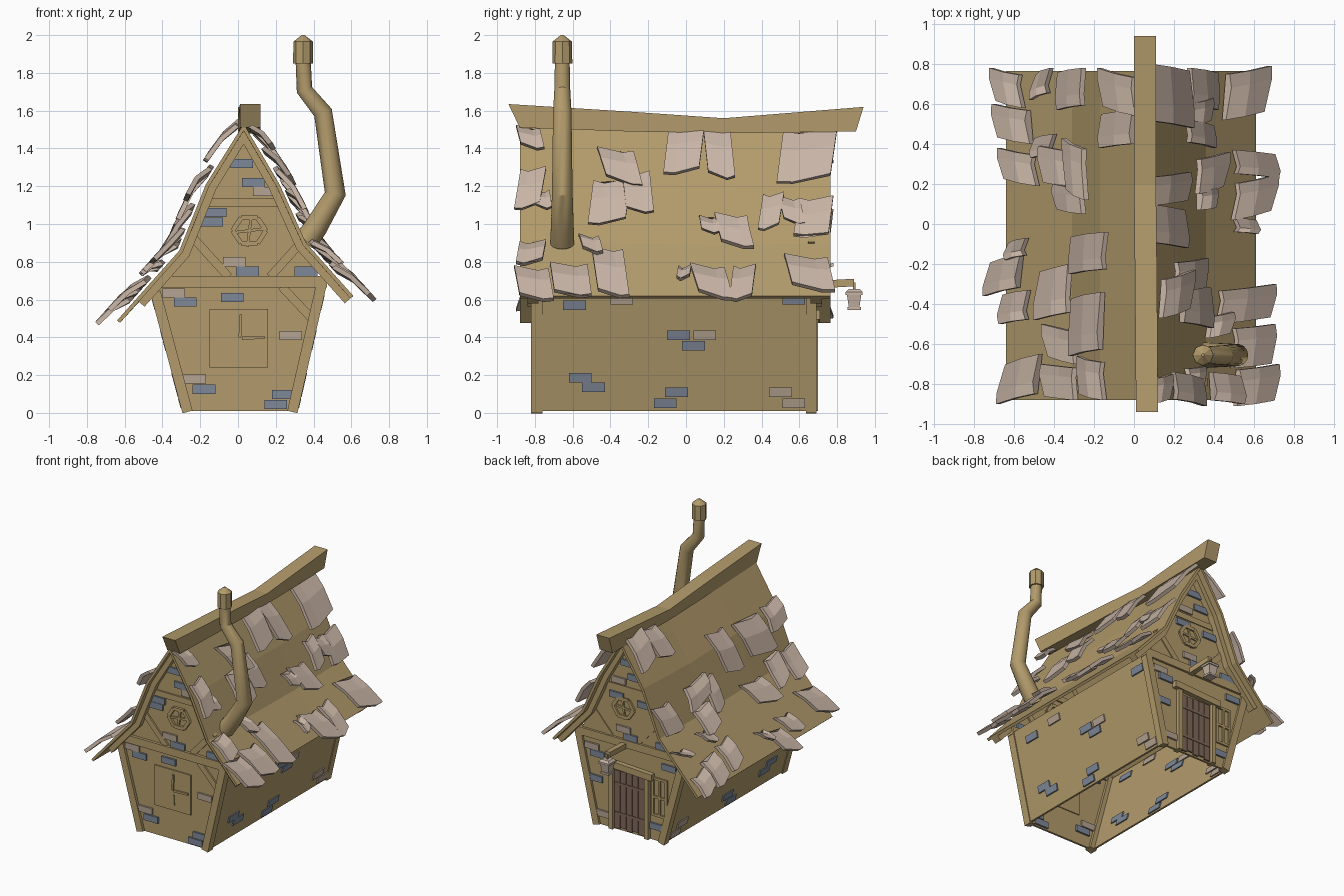
import bpy, bmesh, random
from math import sin, cos, pi, hypot
from mathutils import Vector

if "Cube" in bpy.data.objects:
    bpy.data.objects.remove(bpy.data.objects["Cube"])

random.seed(4)

def material(name, r, g, b):
    m = bpy.data.materials.new(name)
    m.diffuse_color = (r, g, b, 1)
    m.use_nodes = True
    m.node_tree.nodes["Principled BSDF"].inputs["Base Color"].default_value = m.diffuse_color
    return m

WOOD = material("tan_wood", .45, .33, .15)
SLATE = material("pale_shingle", .58, .46, .38)
BLUE = material("blue_brick", .21, .25, .32)
PINK = material("pink_brick", .46, .37, .29)
DOOR = material("dark_planks", .22, .14, .10)

def loft(name, rings, mat=WOOD, smooth=False):
    """Skin a closed solid through rings of points."""
    bm = bmesh.new()
    rs = [[bm.verts.new(p) for p in r] for r in rings]
    n = len(rs[0])
    for a, b in zip(rs, rs[1:]):
        for i in range(n):
            f = bm.faces.new((a[i], a[(i + 1) % n], b[(i + 1) % n], b[i]))
            f.smooth = smooth
    bm.faces.new(rs[0])
    bm.faces.new(rs[-1])
    bmesh.ops.recalc_face_normals(bm, faces=bm.faces)
    me = bpy.data.meshes.new(name)
    bm.to_mesh(me)
    bm.free()
    me.materials.append(mat)
    ob = bpy.data.objects.new(name, me)
    bpy.context.collection.objects.link(ob)
    return ob

def prism(name, poly, y0, y1, mat=WOOD):
    return loft(name, [[(x, y, z) for x, z in poly] for y in (y0, y1)], mat)

def bar(name, a, b, w, y0, y1, mat=WOOD):
    """Timber from a to b in the xz plane."""
    a, b = Vector(a), Vector(b)
    d = (b - a).normalized()
    n = Vector((-d.y, d.x)) * w / 2
    return prism(name, [a + n, b + n, b - n, a - n], y0, y1, mat)

def rect(name, x0, x1, z0, z1, y0, y1, mat=WOOD):
    return prism(name, [(x0, z0), (x1, z0), (x1, z1), (x0, z1)], y0, y1, mat)

# Walls: open-bottomed shell with gable ends
FRONT, BACK = -.79, .665
gable = [(-.29, .01), (.31, .01), (.455, .65), (.34, .88), (.20, 1.20),
         (.03, 1.49), (-.15, 1.20), (-.29, .86), (-.45, .65)]
for name, y in (("front_wall", FRONT), ("back_wall", BACK)):
    prism(name, gable, y - .008, y + .008)

def wall_x(side, z):
    return .31 + .145 * (z - .01) / .64 if side > 0 else -.29 - .17 * (z - .01) / .64

for s, name, top in ((1, "right_wall", .68), (-1, "left_wall", .64)):
    prism(name, [(wall_x(s, .01), .01), (wall_x(s, top), top),
                 (wall_x(s, top) - s * .015, top), (wall_x(s, .01) - s * .015, .01)], FRONT, BACK)

# Roof profile and slab, sagging along the ridge
RIGHT = [(.03, 1.53), (.22, 1.21), (.36, .90), (.61, .62)]
LEFT = [(.03, 1.53), (-.17, 1.21), (-.31, .86), (-.64, .49)]

def offset(profile, side, d):
    """Shift a slope profile along its inward normals."""
    out = []
    for i, (x, z) in enumerate(profile):
        a, b = profile[max(i - 1, 0)], profile[min(i + 1, 3)]
        dx, dz = b[0] - a[0], b[1] - a[1]
        l = hypot(dx, dz)
        out.append((x + dz / l * d * side, z - dx / l * d * side))
    out[0] = (.03, 1.53 - 1.8 * d)
    return out

def band(d0, d1, left=LEFT):
    o = offset(left, -1, d0)[::-1] + offset(RIGHT, 1, d0)[1:]
    i = offset(left, -1, d1)[::-1] + offset(RIGHT, 1, d1)[1:]
    return o + i[::-1]

rings = []
for y, sag in ((-.88, 0), (-.4, .01), (.2, .035), (.765, .005)):
    rings.append([(x, y, z - sag * max(0, (z - .6) / .9)) for x, z in band(0, .02)])
loft("roof", rings)
short_left = LEFT[:3] + [(-.54, .602)]
for y0, name in ((-.84, "front_bargeboard"), (.66, "back_bargeboard")):
    prism(name, band(.015, .06, short_left), y0, y0 + .06)

# Ridge beam
loft("ridge_beam", [[(x0, yb, zb), (x0 + .11, yb, zb), (x0 + .11, yt, zt), (x0, yt, zt)]
     for x0, yb, zb, yt, zt in ((.01, -.88, 1.51, -.94, 1.635), (.005, -.3, 1.49, -.3, 1.595),
                                (0, .2, 1.48, .2, 1.56), (0, .9, 1.49, .94, 1.62))])

# Shingles: tilted, bent slabs with a pointed lower edge
def slope_point(side, z, off):
    p = RIGHT if side > 0 else LEFT
    i = 0 if z > p[1][1] else 1 if z > p[2][1] else 2
    (x0, z0), (x1, z1) = p[i], p[i + 1]
    l = hypot(x1 - x0, z1 - z0)
    t = (z - z0) / (z1 - z0)
    return (x0 + t * (x1 - x0) + side * off * (z0 - z1) / l, z + off * abs(x1 - x0) / l)

def left_z(x):
    i = 0 if x > -.17 else 1 if x > -.31 else 2
    (x0, z0), (x1, z1) = LEFT[i], LEFT[i + 1]
    return z0 + (x - x0) / (x1 - x0) * (z1 - z0)

def shingle(side, y0, y1, zt, zb):
    w = y1 - y0
    lean = random.choice((-1, 1)) * random.uniform(.1, .22) * w
    pad = abs(lean) / 2
    rows = []
    for t, off in ((0, .012), (.4, .045), (1, .055)):
        z = zt + (zb - zt) * t
        c = lean * (t - .5)
        a, b = y0 + pad + c, y1 - pad + c
        m = a + (.7 if lean > 0 else .3) * (b - a)
        k = lean * (.25 + .25 * t)
        drop = .02 * (1 - t)
        row = [(a, z + k + (t == 1) * .02, off + .026), (m, z - drop, off + .026), (b, z - k + (t == 1) * .02, off + .026)]
        row += [(y, h, off) for y, h, _ in row[::-1]]
        rows.append([])
        for y, h, o in row:
            x, hz = slope_point(side, h, o)
            rows[-1].append((x, y, hz))
    loft("shingle", rows, SLATE)

# y0, y1, top z, bottom z
for y0, y1, zt, zb in (
        (-.12, .1, 1.51, 1.23), (.09, .26, 1.50, 1.21), (.48, .8, 1.48, 1.19), (-.9, -.75, 1.5, 1.36),
        (-.47, -.23, 1.38, 1.18), (-.52, -.29, 1.22, .97), (-.34, -.17, 1.27, 1.03), (-.91, -.74, 1.28, 1.05),
        (-.81, -.71, 1.17, 1.05), (.38, .52, 1.15, .94), (.49, .63, 1.13, .97), (.57, .78, 1.13, .89),
        (.15, .36, 1.04, .83), (.07, .18, 1.03, .92), (-.57, -.44, .93, .80), (-.9, -.74, .89, .74),
        (-.91, -.7, .75, .55), (-.72, -.5, .77, .57), (-.5, -.3, .85, .57), (.02, .25, .76, .56),
        (.23, .37, .76, .55), (.52, .79, .81, .60), (-.05, .03, .76, .66)):
    shingle(1, y0, y1, zt, zb)
# y0, y1, inner x, outer x
for y0, y1, xi, xo in (
        (.54, .78, 0, -.17), (.38, .57, -.01, -.17), (.58, .78, -.57, -.72), (.4, .6, -.53, -.71),
        (.19, .38, -.5, -.68), (.62, .78, -.43, -.52), (.57, .78, -.26, -.39), (.33, .45, -.41, -.52),
        (.18, .39, -.32, -.48), (.05, .2, -.26, -.41), (.12, .43, -.25, -.34), (-.18, -.07, -.55, -.65),
        (-.36, -.15, -.58, -.75), (-.5, -.33, -.54, -.68), (-.25, -.04, -.15, -.31), (-.48, -.2, -.33, -.5),
        (-.66, -.34, -.17, -.31), (-.9, -.65, -.49, -.68), (-.7, -.5, -.3, -.46), (-.88, -.7, -.3, -.47),
        (-.88, -.66, -.16, -.27)):
    shingle(-1, y0, y1, left_z(xi + .03), left_z(xo + .055))

# Timber framing on both gable ends
for end, y0, y1 in (("front", -.82, -.76), ("back", .635, .69)):
    for s in (1, -1):
        top = .68 if s > 0 else .64
        bar(end + "_corner_post", (wall_x(s, 0) - s * .02, .005), (wall_x(s, top) - s * .02, top), .055, y0, y1)
    rect(end + "_tie_beam", -.42, .47, .665, .725, y0, y1)
    rect(end + "_collar_beam", -.17, .24, 1.09, 1.135, y0 + .01, y1 - .01)
    for a, b in (((-.25, .94), (-.05, .72)), ((.35, .92), (.17, .72)), ((.23, .67), (.40, .49))):
        if end == "front" or a[1] > .8:
            bar(end + "_brace", a, b, .045, y0 + .01, y1 - .01)
    # hexagonal attic window with crossed bars
    hexa = [(.06 + .088 * cos(i * pi / 3), .965 + .078 * sin(i * pi / 3)) for i in range(6)]
    for i in range(6):
        bar(end + "_hex_frame", hexa[i], hexa[(i + 1) % 6], .025, y0 + .003, y1 - .003)
    bar(end + "_hex_bar", (.05, .88), (.07, 1.04), .015, y0 + .008, y1 - .008)
    bar(end + "_hex_bar", (-.02, .955), (.14, .975), .015, y0 + .008, y1 - .008)

# Front window shutter with cross bars
rect("front_window", -.15, .16, .24, .55, -.808, -.775)
bar("front_window_bar", (.01, .40), (.015, .52), .014, -.82, -.80)
bar("front_window_bar", (.02, .28), (.015, .36), .01, -.815, -.80)
bar("front_window_bar", (.02, .395), (.14, .40), .016, -.82, -.80)

# Back door: planks, frame, straps
for i in range(5):
    x = -.12 + i * .052
    rect("door_plank", x, x + .046, .02 + .012 * (i % 2), .47, .66, .684, DOOR)
for z in (.13, .36):
    rect("door_strap", -.12, .13, z, z + .02, .68, .688, DOOR)
rect("door_jamb", .14, .175, .01, .5, .64, .70)
rect("door_jamb", -.165, -.13, .01, .5, .64, .70)
bar("door_lintel", (-.2, .50), (.21, .52), .05, .64, .71)

# Small back window
for x in (-.315, -.258, -.20):
    rect("back_window_upright", x, x + .018, .2, .5, .65, .685)
for z in (.2, .34, .482):
    rect("back_window_rail", -.315, -.182, z, z + .018, .65, .685)

# Lantern and bracket over the door
loft("lantern_bracket", [[(.03, y, z), (.07, y, z), (.07, y, z + .04), (.03, y, z + .04)]
                         for y, z in ((.66, .66), (.8, .665), (.89, .67))])
def square(r, z):
    return [(.05 + a * r, .89 + b * r, z) for a, b in ((-1, -1), (1, -1), (1, 1), (-1, 1))]
rect("lantern_hook", .043, .057, .63, .69, .883, .897)
loft("lantern_cap", [square(.045, .625), square(.045, .64), square(.03, .655)], SLATE)
loft("lantern_body", [square(.028, .56), square(.038, .625)], SLATE)
loft("lantern_base", [square(.036, .545), square(.036, .56)], SLATE)

# Crooked chimney pipe: x, z, radius, lean of the ring
def pipe(name, sides, nodes, smooth):
    ang = [2 * pi * i / sides for i in range(sides)]
    ob = loft(name, [[(x + r * cos(t) * cos(a), -.655 + r * sin(t), z - r * cos(t) * sin(a)) for t in ang]
                     for x, z, r, a in nodes], WOOD, smooth)
    if smooth:
        bpy.context.view_layer.objects.active = ob
        ob.select_set(True)
        bpy.ops.object.shade_smooth_by_angle()
        ob.select_set(False)
pipe("chimney_pipe", 14, [(.35, .90, .065, .55), (.41, .98, .062, .55), (.515, 1.16, .056, .15),
     (.45, 1.59, .05, -.4), (.352, 1.71, .043, -.35), (.345, 1.86, .04, 0)], True)
pipe("chimney_cap", 8, [(.345, 1.85, .053, 0), (.345, 1.965, .052, 0), (.345, 2.0, .008, 0)], False)

# Bricks set through the walls
def end_bricks(end, y, spots):
    for i, (x, z) in enumerate(spots):
        rect(end + "_brick", x - .06, x + .06, z - .024, z + .024, y - .022, y + .022, PINK if i % 3 == 2 else BLUE)
end_bricks("front", FRONT, ((.02, 1.32), (.08, 1.22), (.14, 1.172), (-.12, 1.06), (-.14, 1.01), (-.02, .80),
    (.05, .75), (.36, .75), (-.34, .635), (-.28, .587), (-.03, .61), (.28, .41), (-.18, .125), (.2, .045),
    (-.23, .18), (.24, .098)))
end_bricks("back", BACK, ((.02, 1.32), (-.04, 1.22), (.10, 1.17), (.12, 1.05), (-.12, 1.03), (.06, .8),
    (0, .75), (-.28, .75), (.33, .6), (.28, .55), (-.33, .6), (.24, .1), (-.23, .12), (.30, .36)))
for i, (y, z) in enumerate(((-.04, .41), (.04, .355), (.1, .41), (-.56, .185), (-.49, .135), (-.34, .6),
                            (-.05, .11), (-.11, .05), (.5, .11), (.57, .6), (-.59, .57), (.57, .05))):
    for s in (1, -1):
        rings = []
        for h in (z - .025, z + .025):
            x = wall_x(s, h)
            rings.append([(x + s * d, y + w, h) for d, w in ((-.025, -.06), (.01, -.06), (.01, .06), (-.025, .06))])
        loft("side_brick", rings, PINK if i % 3 == 2 else BLUE)
